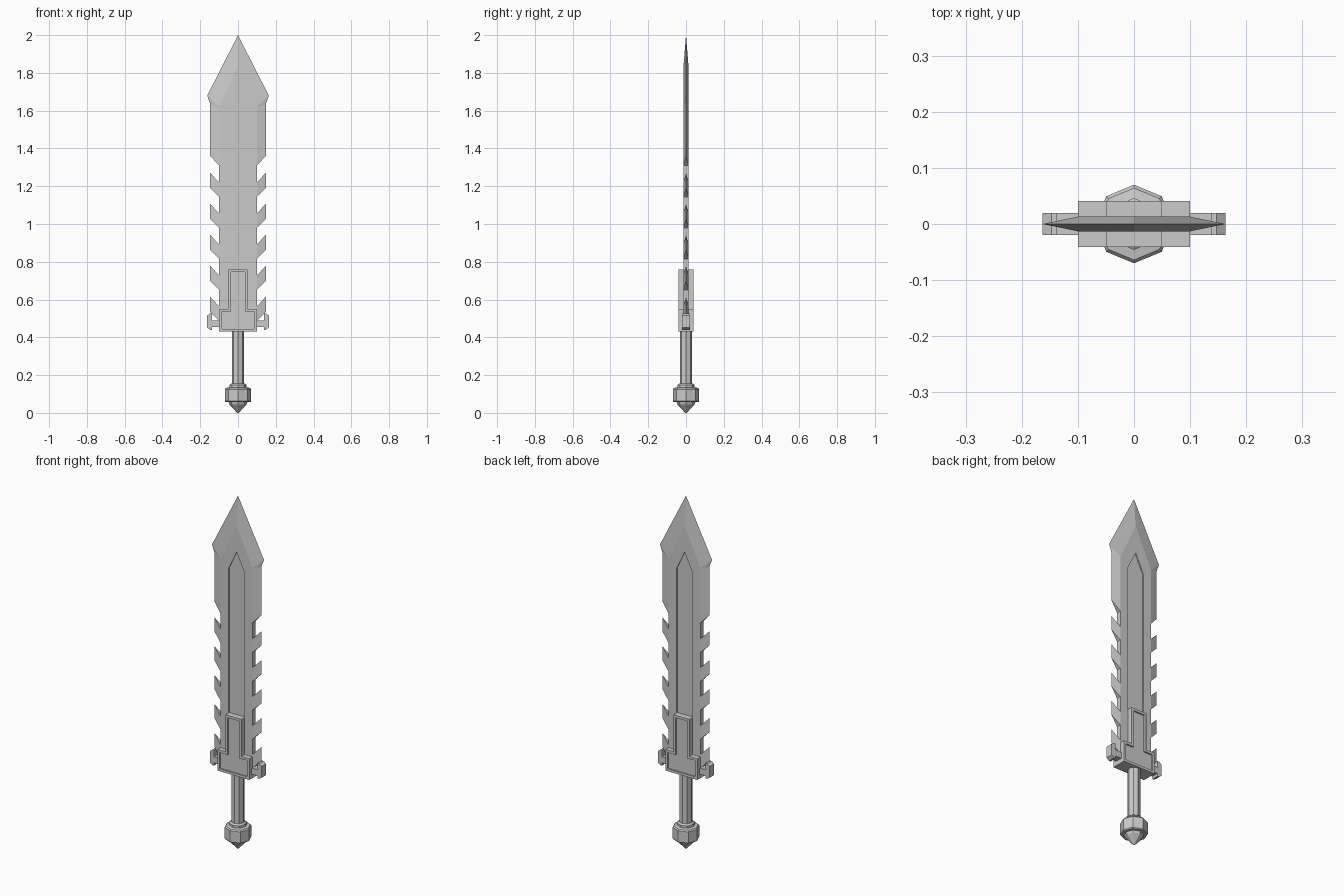
import bpy, bmesh, math

if "Cube" in bpy.data.objects:
    bpy.data.objects.remove(bpy.data.objects["Cube"])


def finish(bm, name):
    bmesh.ops.remove_doubles(bm, verts=bm.verts, dist=1e-5)
    bmesh.ops.recalc_face_normals(bm, faces=bm.faces)
    me = bpy.data.meshes.new(name)
    bm.to_mesh(me)
    bm.free()
    ob = bpy.data.objects.new(name, me)
    bpy.context.collection.objects.link(ob)
    return ob


def prism(bm, outline, depth):
    """Solid from an x-z outline, spanning -depth..depth in y."""
    front = bm.faces.new([bm.verts.new((x, -depth, z)) for x, z in outline])
    back = bm.faces.new([bm.verts.new((x, depth, z)) for x, z in outline][::-1])
    a, b = list(front.verts), list(back.verts)[::-1]
    for i in range(len(a)):
        j = (i + 1) % len(a)
        bm.faces.new((a[i], b[i], b[j], a[j]))
    return front, back


T, F, ZB = 0.013, 0.007, 0.45      # blade half thickness, fuller floor, root

# Blade: one quarter described, repeated in x and y
root_o, root_i, root_c = (0.10, T, ZB), (0.05, T, ZB), (0, F, ZB)
sh_o, sh_i = (0.10, T, 1.62), (0.05, T, 1.58)
apex, ful_tip = (0, T, 1.84), (0, T, 1.685)
floor_b, floor_s, floor_t = (0.05, F, ZB), (0.05, F, 1.58), (0, F, 1.685)
low_i, low_c = (0.10, T, 1.31), (0.10, 0, 1.31)
edge = [(0.147, 0, 1.36), (0.147, 0, 1.635), (0.163, 0, 1.68), (0, 0, 2.0)]
quarter = [
    (root_o, low_i, sh_o, sh_i, root_i), (sh_o, apex, ful_tip, sh_i),
    (root_i, sh_i, floor_s, floor_b), (sh_i, ful_tip, floor_t, floor_s),
    (root_c, floor_b, floor_s, floor_t),
    (low_i, edge[0], edge[1], sh_o), (sh_o, edge[1], edge[2]),
    (sh_o, edge[2], edge[3], apex), (low_i, low_c, edge[0]),
    (root_o, (0.10, 0, ZB), low_c, low_i),
]
bm = bmesh.new()
for sx in (1, -1):
    for sy in (1, -1):
        for f in quarter:
            bm.faces.new([bm.verts.new((x * sx, y * sy, z)) for x, y, z in f])
finish(bm, "blade")

# Barbed teeth down both edges
bm = bmesh.new()
for sx in (1, -1):
    for i in range(5):
        z = 1.27 - 0.164 * i
        v = [bm.verts.new((x * sx, y, z + dz)) for x, y, dz in (
            (0.10, -T, -0.05), (0.10, T, -0.05), (0.147, 0, 0),
            (0.10, -T, -0.127), (0.10, T, -0.127), (0.147, 0, -0.08))]
        for f in ((0, 1, 2), (3, 4, 5), (0, 2, 5, 3), (1, 2, 5, 4), (0, 1, 4, 3)):
            bm.faces.new([v[k] for k in f])
finish(bm, "blade_teeth")

# Guard: upside-down T with sunken panels front and back
half = [(0.10, 0.43), (0.10, 0.55), (0.05, 0.55), (0.05, 0.76)]
bm = bmesh.new()
panels = prism(bm, half + [(-x, z) for x, z in half[::-1]], 0.041)
bmesh.ops.recalc_face_normals(bm, faces=bm.faces)
for f in panels:
    s = -1 if f.calc_center_median().y > 0 else 1
    bmesh.ops.inset_region(bm, faces=[f], thickness=0.014, use_even_offset=True)
    inner = bmesh.ops.extrude_discrete_faces(bm, faces=[f])["faces"][0]
    bmesh.ops.translate(bm, verts=inner.verts, vec=(0, s * 0.008, 0))
finish(bm, "guard")

# Hooked guard arms
arm = [(0.09, 0.455), (0.137, 0.455), (0.137, 0.44), (0.147, 0.44), (0.163, 0.452),
       (0.163, 0.515), (0.147, 0.527), (0.137, 0.527), (0.137, 0.49), (0.09, 0.49)]
bm = bmesh.new()
for sx in (1, -1):
    prism(bm, [(x * sx, z) for x, z in arm], 0.02)
finish(bm, "guard_arms")


def lathe(name, profile, n=8):
    bm = bmesh.new()
    rings = [[bm.verts.new((r * math.cos(math.tau * k / n), r * math.sin(math.tau * k / n), z))
              for k in range(n)] for r, z in profile]
    for a, b in zip(rings, rings[1:]):
        for k in range(n):
            j = (k + 1) % n
            bm.faces.new((a[k], a[j], b[j], b[k]))
    bm.faces.new(rings[0][::-1])
    bm.faces.new(rings[-1])
    return finish(bm, name)


# Eight-sided grip and pommel
lathe("grip", [(0.033, 0.13), (0.033, 0.44)])
lathe("pommel", [(0.004, 0.0), (0.046, 0.045), (0.05, 0.057), (0.066, 0.057), (0.07, 0.062),
                 (0.07, 0.125), (0.064, 0.132), (0.046, 0.135), (0.046, 0.148), (0.036, 0.155)])
